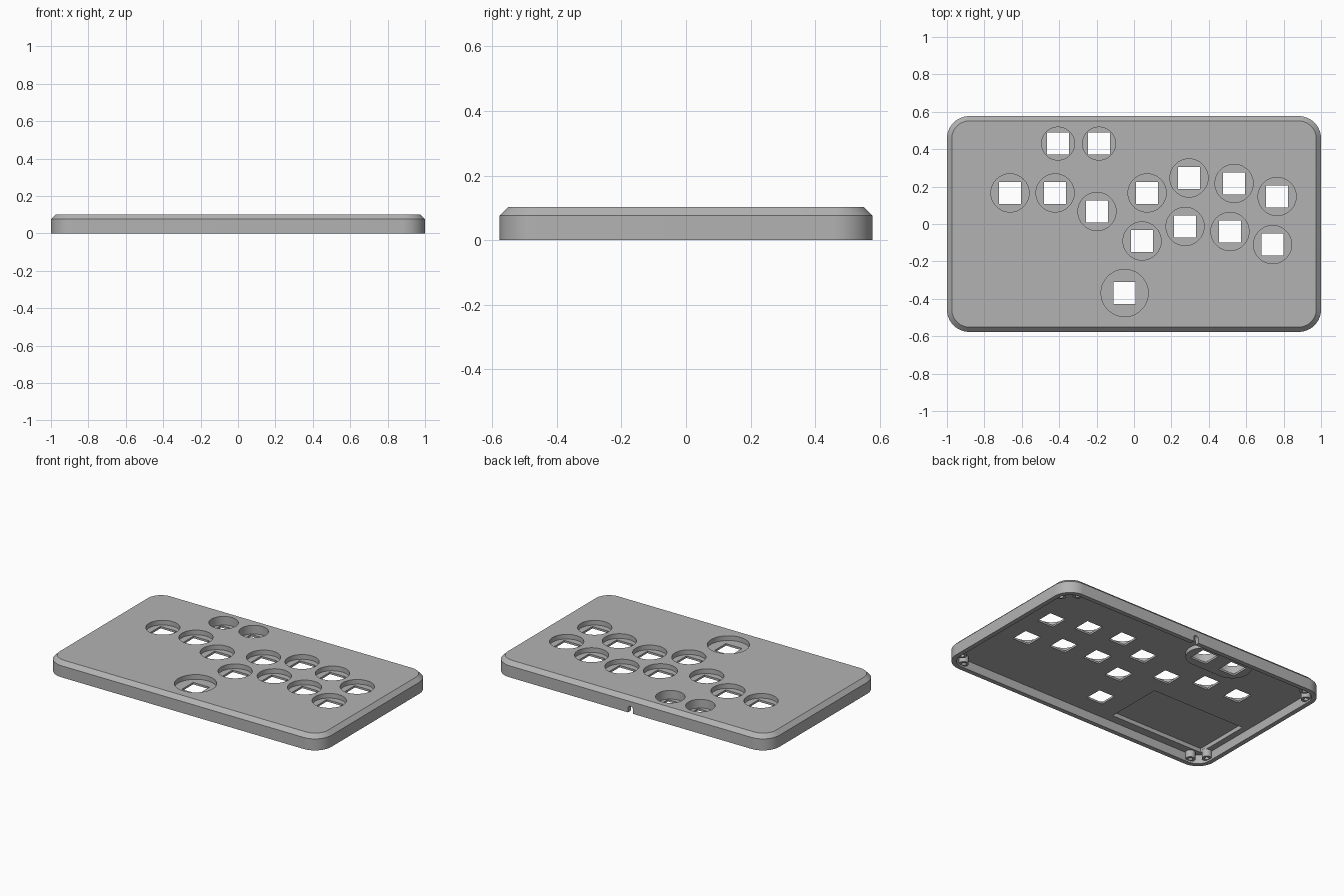
import bpy, bmesh, math
from mathutils import Matrix, Vector

if "Cube" in bpy.data.objects:
    bpy.data.objects.remove(bpy.data.objects["Cube"], do_unlink=True)

grey = bpy.data.materials.new("plain grey")
grey.use_nodes = True
grey.diffuse_color = (0.45, 0.45, 0.45, 1)
grey.node_tree.nodes["Principled BSDF"].inputs["Base Color"].default_value = grey.diffuse_color

HX, HY, TOP, CORNER, CHAMFER = 1.0, 0.577, 0.102, 0.12, 0.026
WALL, PLATE_UNDER, WELL_FLOOR = 0.03, 0.058, 0.071
POD_UNDER, POD_FLOOR = 0.032, 0.045


def outline(hx, hy, r, seg):
    """Rounded rectangle, counter-clockwise."""
    pts = []
    for k, (sx, sy) in enumerate([(1, 1), (-1, 1), (-1, -1), (1, -1)]):
        for i in range(seg + 1):
            a = math.pi / 2 * (k + i / seg)
            pts.append((sx * (hx - r) + r * math.cos(a), sy * (hy - r) + r * math.sin(a)))
    return pts


def add_prism(bm, hx, hy, r, layers, centre=(0, 0), seg=16):
    """Stack of rounded rectangles; each layer is (inset, height)."""
    rings = []
    for inset, z in layers:
        pts = outline(hx - inset, hy - inset, r - inset, seg)
        rings.append([bm.verts.new((centre[0] + x, centre[1] + y, z)) for x, y in pts])
    n = len(rings[0])
    for low, high in zip(rings, rings[1:]):
        for i in range(n):
            j = (i + 1) % n
            bm.faces.new((low[i], low[j], high[j], high[i]))
    bm.faces.new(rings[0][::-1])
    bm.faces.new(rings[-1])


def add_box(bm, centre, size):
    m = Matrix.Translation(centre) @ Matrix.Diagonal((*size, 1))
    bmesh.ops.create_cube(bm, size=1, matrix=m)


def add_cylinder(bm, x, y, r, z0, z1, seg=64):
    bmesh.ops.create_cone(bm, cap_ends=True, segments=seg, radius1=r, radius2=r,
                          depth=z1 - z0, matrix=Matrix.Translation((x, y, (z0 + z1) / 2)))


def make(name, bm):
    bmesh.ops.remove_doubles(bm, verts=bm.verts, dist=1e-5)
    bmesh.ops.recalc_face_normals(bm, faces=bm.faces)
    mesh = bpy.data.meshes.new(name)
    bm.to_mesh(mesh)
    bm.free()
    mesh.materials.append(grey)
    ob = bpy.data.objects.new(name, mesh)
    bpy.context.collection.objects.link(ob)
    return ob


def combine(target, bm, operation="DIFFERENCE"):
    """Apply a boolean with a temporary helper mesh."""
    helper = make("helper", bm)
    mod = target.modifiers.new("cut", "BOOLEAN")
    mod.operation, mod.solver, mod.object = operation, "EXACT", helper
    bpy.context.view_layer.objects.active = target
    bpy.ops.object.modifier_apply(modifier=mod.name)
    bpy.data.objects.remove(helper, do_unlink=True)


# Outer shell with chamfered top edge
bm = bmesh.new()
add_prism(bm, HX, HY, CORNER, [(0, 0), (0, TOP - CHAMFER), (CHAMFER, TOP)])
case = make("case_shell", bm)

# Hollow underside
bm = bmesh.new()
add_prism(bm, HX, HY, CORNER, [(WALL, -0.05), (WALL, PLATE_UNDER)])
combine(case, bm)

# Rectangular recess under the palm area
bm = bmesh.new()
add_box(bm, (-0.588, -0.297, 0.06), (0.684, 0.387, 0.05))
combine(case, bm)

# Thickened pod beneath the two small buttons
small = [(-0.406, 0.43), (-0.187, 0.43)]
bm = bmesh.new()
add_prism(bm, 0.222, 0.113, 0.1129, [(0, POD_UNDER), (0, 0.065)], (-0.297, 0.43))
combine(case, bm, "UNION")

# Round button wells, then square switch openings
medium = [(-0.663, 0.166), (-0.422, 0.166), (-0.198, 0.067), (0.07, 0.166),
          (0.294, 0.246), (0.535, 0.217), (0.765, 0.147), (0.043, -0.091),
          (0.273, -0.013), (0.513, -0.04), (0.741, -0.11)]
large = [(-0.05, -0.369)]
wells = bmesh.new()
holes = bmesh.new()
for group, radius, floor in [(small, 0.088, POD_FLOOR), (medium, 0.102, WELL_FLOOR),
                             (large, 0.126, WELL_FLOOR)]:
    for x, y in group:
        add_cylinder(wells, x, y, radius, floor, 0.2)
        add_box(holes, (x, y, 0.05), (0.118, 0.118, 0.2))
combine(case, wells)
combine(case, holes)

# Arched cable notch in the back wall
bm = bmesh.new()
add_prism(bm, 0.018, 0.045, 0.0179, [(0, -0.06), (0, 0.06)], seg=8)
bmesh.ops.transform(bm, verts=bm.verts,
                    matrix=Matrix.Translation((0, HY, 0)) @ Matrix.Rotation(math.pi / 2, 4, "X"))
combine(case, bm)

# Pairs of hollow screw posts in each corner
posts = bmesh.new()
bores = bmesh.new()
for sx in (-1, 1):
    for sy in (-1, 1):
        for ix, iy in [(0.118, 0.048), (0.048, 0.118)]:
            x, y = sx * (HX - ix), sy * (HY - iy)
            add_cylinder(posts, x, y, 0.03, 0.012, 0.066, 24)
            add_cylinder(bores, x, y, 0.014, 0, 0.055, 16)
combine(case, posts, "UNION")
combine(case, bores)

# Smooth rounded walls, crisp edges
bpy.ops.object.select_all(action="DESELECT")
case.select_set(True)
bpy.context.view_layer.objects.active = case
bpy.ops.object.shade_smooth_by_angle(angle=math.radians(30))
